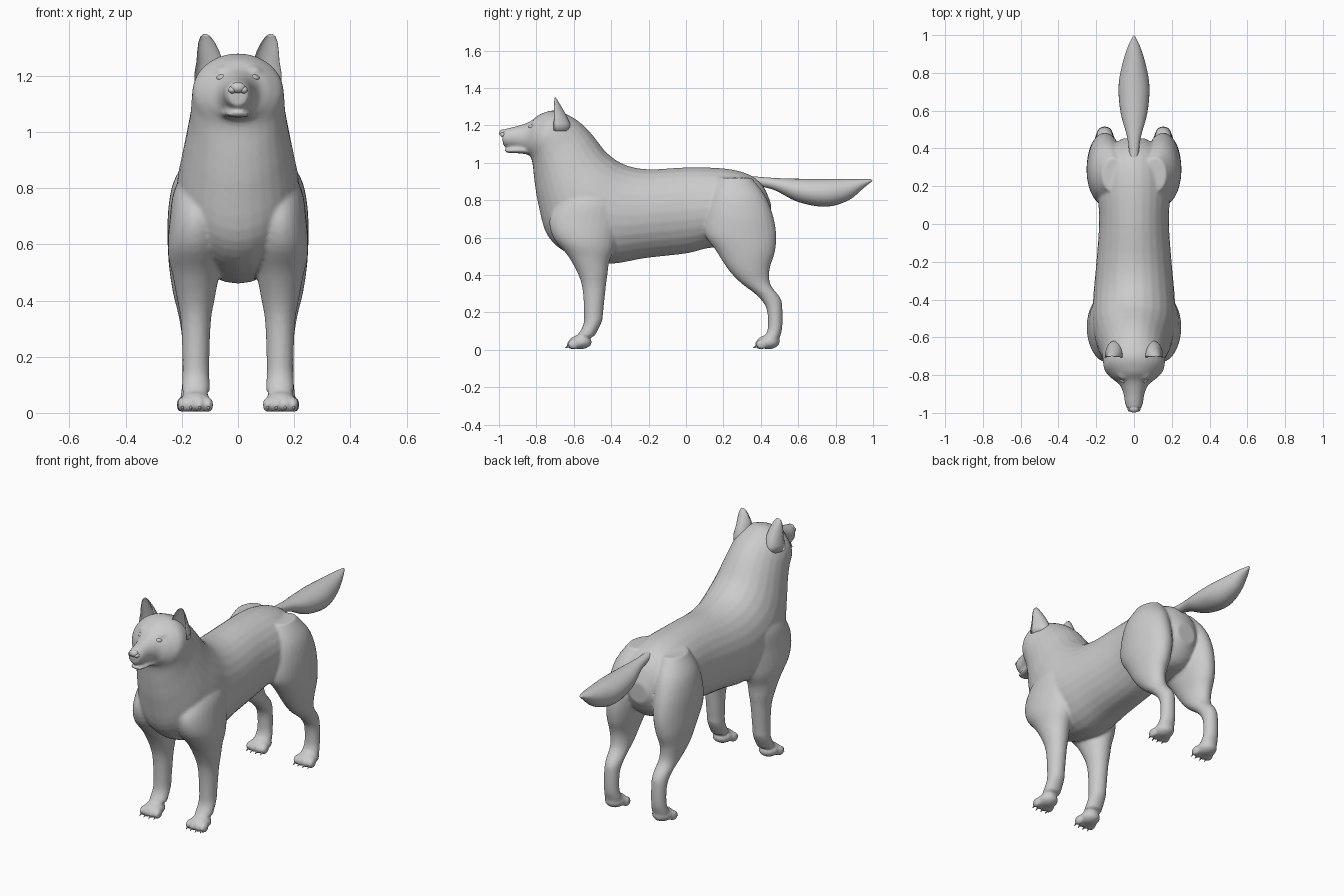
import bpy, bmesh, math
from mathutils import Vector, Matrix


def catmull(p0, p1, p2, p3, t):
    return tuple(0.5 * (2*b + (c-a)*t + (2*a-5*b+4*c-d)*t*t + (3*b-a-3*c+d)*t**3)
                 for a, b, c, d in zip(p0, p1, p2, p3))


def skin(bm, loops):
    rings = [[bm.verts.new(p) for p in loop] for loop in loops]
    n = len(rings[0])
    for a, b in zip(rings, rings[1:]):
        for i in range(n):
            bm.faces.new((a[i], a[(i+1) % n], b[(i+1) % n], b[i]))
    bm.faces.new(rings[0])
    bm.faces.new(rings[-1])


def loft(bm, sections, side=1, n=28, steps=4):
    """Each section: upper point y, z, lower point y, z, half width, centre x."""
    s = [sections[0]] + sections + [sections[-1]]
    smooth = [catmull(*s[i:i+4], k/steps) for i in range(len(s)-3) for k in range(steps)]
    loops = []
    for y0, z0, y1, z1, w, cx in smooth + [sections[-1]]:
        loops.append([])
        for i in range(n):
            a = 2*math.pi*i/n
            c = math.cos(a)
            loops[-1].append((side*(cx + w*math.sin(a)),
                              (y0+y1)/2 + c*(y0-y1)/2, (z0+z1)/2 + c*(z0-z1)/2))
    skin(bm, loops)


def ball(bm, centre, radii, rot=0):
    m = Matrix.Translation(centre) @ Matrix.Rotation(rot, 4, 'Z') @ Matrix.Diagonal((*radii, 1))
    bmesh.ops.create_uvsphere(bm, u_segments=20, v_segments=12, radius=1, matrix=m)


def finish(bm, name):
    bmesh.ops.recalc_face_normals(bm, faces=bm.faces)
    me = bpy.data.meshes.new(name)
    bm.to_mesh(me)
    bm.free()
    for p in me.polygons:
        p.use_smooth = True
    ob = bpy.data.objects.new(name, me)
    bpy.context.collection.objects.link(ob)
    return ob


body = bmesh.new()

# torso, neck, head and muzzle in one sweep
loft(body, [r + (0,) for r in [
    (.455, .78, .45, .66, .06), (.41, .88, .38, .56, .14), (.33, .94, .25, .54, .18),
    (.20, .97, .13, .545, .19), (0, .975, 0, .515, .185), (-.20, .965, -.22, .49, .20),
    (-.33, .99, -.42, .46, .215), (-.42, 1.05, -.62, .51, .22), (-.47, 1.11, -.74, .61, .205),
    (-.51, 1.16, -.79, .78, .185), (-.56, 1.21, -.81, .90, .17), (-.62, 1.25, -.82, .99, .165),
    (-.70, 1.28, -.83, 1.03, .157), (-.78, 1.26, -.845, 1.045, .118),
    (-.83, 1.223, -.865, 1.06, .078), (-.89, 1.20, -.905, 1.075, .056),
    (-.95, 1.185, -.955, 1.083, .047), (-.985, 1.175, -.978, 1.092, .034)]])

# lower jaw
loft(body, [(-.80, 1.09, -.80, 1.03, .07, 0), (-.87, 1.085, -.87, 1.048, .055, 0),
            (-.94, 1.078, -.94, 1.052, .042, 0), (-.97, 1.073, -.968, 1.056, .025, 0)])

# limbs and paws, mirrored left and right
front_leg = [(-.62, .90, -.40, .90, .05, .11), (-.68, .80, -.36, .80, .09, .135),
             (-.73, .70, -.36, .68, .098, .145), (-.71, .60, -.38, .55, .10, .15),
             (-.63, .50, -.41, .47, .082, .15), (-.575, .40, -.42, .40, .066, .15),
             (-.553, .32, -.428, .34, .054, .15), (-.545, .20, -.443, .20, .048, .15),
             (-.55, .13, -.45, .15, .048, .15), (-.58, .08, -.49, .07, .05, .15)]
hind_leg = [(.17, .92, .35, .92, .06, .11), (.13, .83, .42, .83, .092, .135),
            (.105, .73, .462, .73, .10, .148), (.10, .62, .483, .62, .098, .153),
            (.16, .53, .475, .52, .086, .16), (.225, .43, .447, .43, .067, .165),
            (.29, .36, .452, .35, .054, .16), (.38, .29, .503, .28, .047, .155),
            (.43, .22, .515, .23, .043, .155), (.438, .12, .515, .12, .043, .155),
            (.42, .07, .50, .06, .05, .155)]
TOES = (-.046, -.016, .016, .046)
for side in (1, -1):
    for leg, px, py in ((front_leg, .152, -.565), (hind_leg, .155, .44)):
        loft(body, leg, side)
        ball(body, (side*px, py, .041), (.056, .062, .038))
        for dx in TOES:
            ball(body, (side*px + dx, py - .042 + 3*dx*dx, .029), (.0185, .032, .028))
    # cheek and brow
    ball(body, (side*.085, -.72, 1.10), (.078, .08, .085))
    ball(body, (side*.052, -.795, 1.215), (.035, .03, .02))

# fuse the parts into one smooth skin
ob = finish(body, "body")
m = ob.modifiers.new("fuse", 'REMESH')
m.mode, m.voxel_size, m.use_smooth_shade = 'VOXEL', .0085, True
m = ob.modifiers.new("soften", 'SMOOTH')
m.factor, m.iterations = .5, 6

# bushy tail
bm = bmesh.new()
loft(bm, [r + (0,) for r in [
    (.33, .93, .36, .88, .022), (.45, .92, .47, .855, .036), (.57, .915, .60, .79, .07),
    (.70, .914, .75, .765, .082), (.82, .914, .87, .80, .062), (.93, .913, .95, .865, .032),
    (.99, .912, .998, .904, .005)]])
finish(bm, "tail")

for side, tag in ((1, "left"), (-1, "right")):
    # cupped ear: crescent sections, hollow towards the front
    bm = bmesh.new()
    loops = []
    for z, cx, w, d in ((1.17, .103, .052, .085), (1.21, .103, .052, .083),
                        (1.25, .101, .047, .064), (1.29, .106, .039, .042),
                        (1.32, .112, .029, .024), (1.34, .116, .018, .012),
                        (1.349, .117, .006, .005)):
        loops.append([])
        for i in range(24):
            a = 2*math.pi*i/24
            s = math.sin(a)
            y = -.702 + d*(s if s > 0 else -.5*s)
            loops[-1].append((side*(cx + w*math.cos(a)), y - .1*w*(1-abs(s)), z))
    skin(bm, loops)
    finish(bm, tag + "_ear")

    # eye
    bm = bmesh.new()
    ball(bm, (side*.057, -.824, 1.192), (.021, .017, .013), side*.6)
    finish(bm, tag + "_eye")

# nose with nostril wings
bm = bmesh.new()
ball(bm, (0, -.977, 1.158), (.027, .022, .020))
for side in (1, -1):
    ball(bm, (side*.02, -.977, 1.15), (.015, .017, .013))
finish(bm, "nose")

# claws
bm = bmesh.new()
for side in (1, -1):
    for px, py in ((.152, -.565), (.155, .44)):
        for dx in TOES:
            p = Vector((side*px + dx, py - .070 + 3*dx*dx, .017))
            mat = Matrix.Translation(p) @ Matrix.Rotation(math.radians(120), 4, 'X')
            bmesh.ops.create_cone(bm, cap_ends=True, segments=8, radius1=.008,
                                  radius2=.001, depth=.028, matrix=mat)
finish(bm, "claws")
